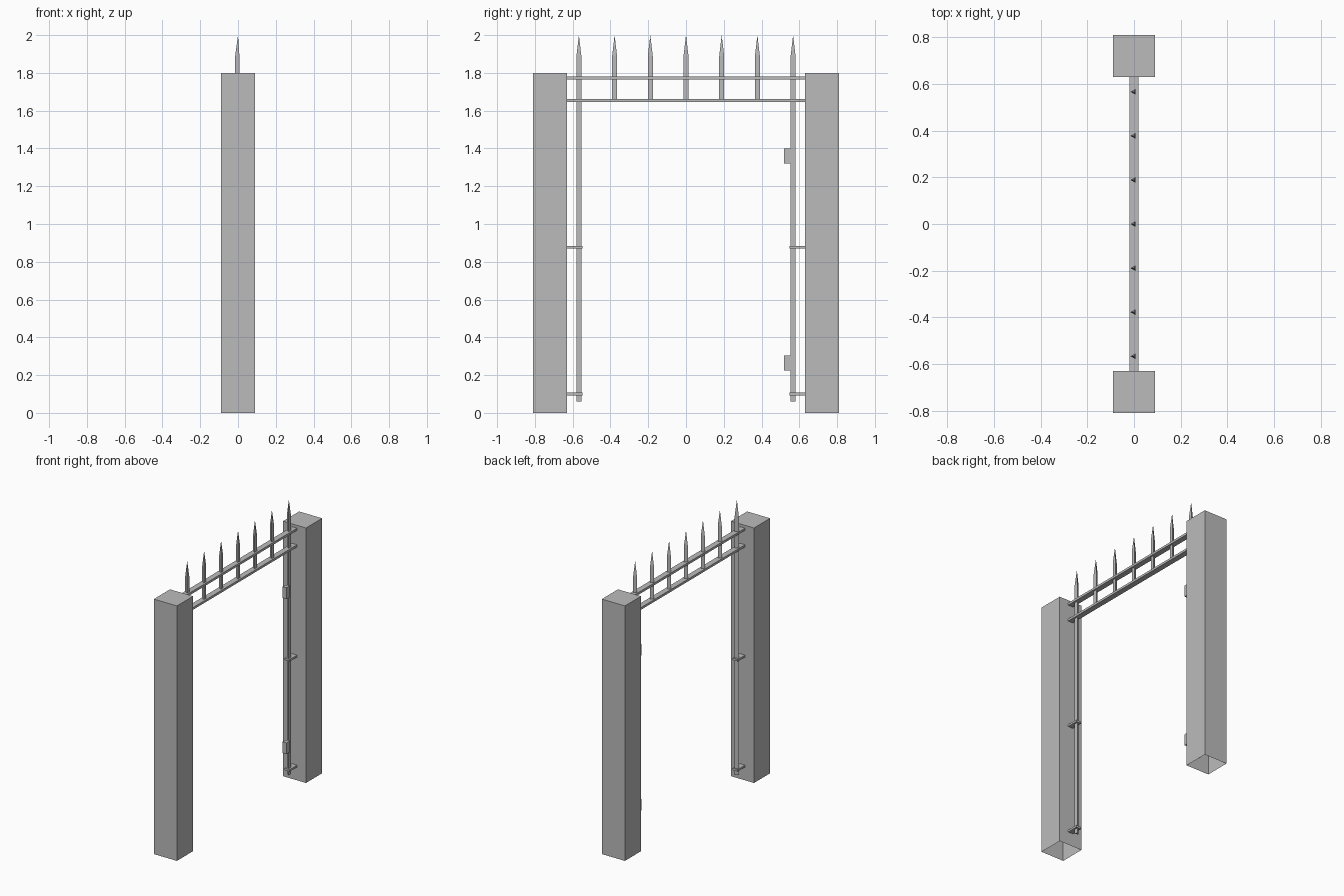
import bpy
import bmesh
from math import cos, sin, pi

cube = bpy.data.objects.get("Cube")
if cube:
    bpy.data.objects.remove(cube, do_unlink=True)

grey = bpy.data.materials.new("plain_grey")
grey.use_nodes = True
colour = (0.5, 0.5, 0.5, 1)
grey.diffuse_color = colour
grey.node_tree.nodes["Principled BSDF"].inputs["Base Color"].default_value = colour


def finish(name, bm):
    mesh = bpy.data.meshes.new(name)
    bmesh.ops.recalc_face_normals(bm, faces=bm.faces)
    bm.to_mesh(mesh)
    bm.free()
    mesh.materials.append(grey)
    obj = bpy.data.objects.new(name, mesh)
    bpy.context.collection.objects.link(obj)
    return obj


def box(name, width, y0, y1, z0, z1, open_base=False):
    """Box centred on x = 0, optionally without its underside."""
    bm = bmesh.new()
    bmesh.ops.create_cube(bm, size=1)
    for v in bm.verts:
        v.co.x *= width
        v.co.y = y1 if v.co.y > 0 else y0
        v.co.z = z1 if v.co.z > 0 else z0
    if open_base:
        base = [f for f in bm.faces if all(v.co.z == z0 for v in f.verts)]
        bmesh.ops.delete(bm, geom=base, context='FACES_ONLY')
    return finish(name, bm)


def spiked_bar(name, y, bottom, shoulder=1.89, tip=2.0, radius=0.015):
    """Three-sided bar with a flat side towards +x and a pointed top."""
    bm = bmesh.new()
    angles = [pi + i * 2 * pi / 3 for i in range(3)]
    low, high = [[bm.verts.new((radius * cos(a), y + radius * sin(a), z))
                  for a in angles] for z in (bottom, shoulder)]
    point = bm.verts.new((0, y, tip))
    bm.faces.new(low)
    for i in range(3):
        j = (i + 1) % 3
        bm.faces.new((low[i], low[j], high[j], high[i]))
        bm.faces.new((high[i], high[j], point))
    return finish(name, bm)


# Pillars and wall brackets on both ends
for side, label in ((-1, "front"), (1, "back")):
    box(f"{label}_pillar", 0.18, *sorted((side * 0.63, side * 0.81)), 0, 1.8, open_base=True)
    for z, level in ((0.1, "lower"), (0.877, "middle")):
        box(f"{label}_{level}_bracket", 0.04,
            *sorted((side * 0.548, side * 0.635)), z - 0.007, z + 0.007)

# Flat rails across the top
for z, level in ((1.655, "lower"), (1.772, "upper")):
    box(f"{level}_rail", 0.04, -0.635, 0.635, z - 0.008, z + 0.008)

# Row of spikes, the outermost reaching nearly to the ground
for i in range(-3, 4):
    outer = abs(i) == 3
    spiked_bar("long_bar" if outer else "short_bar", i * 0.189, 0.06 if outer else 1.655)

# Hinges on the back long bar
for z, level in ((0.265, "lower"), (1.36, "upper")):
    box(f"{level}_hinge", 0.03, 0.52, 0.556, z - 0.04, z + 0.04)
